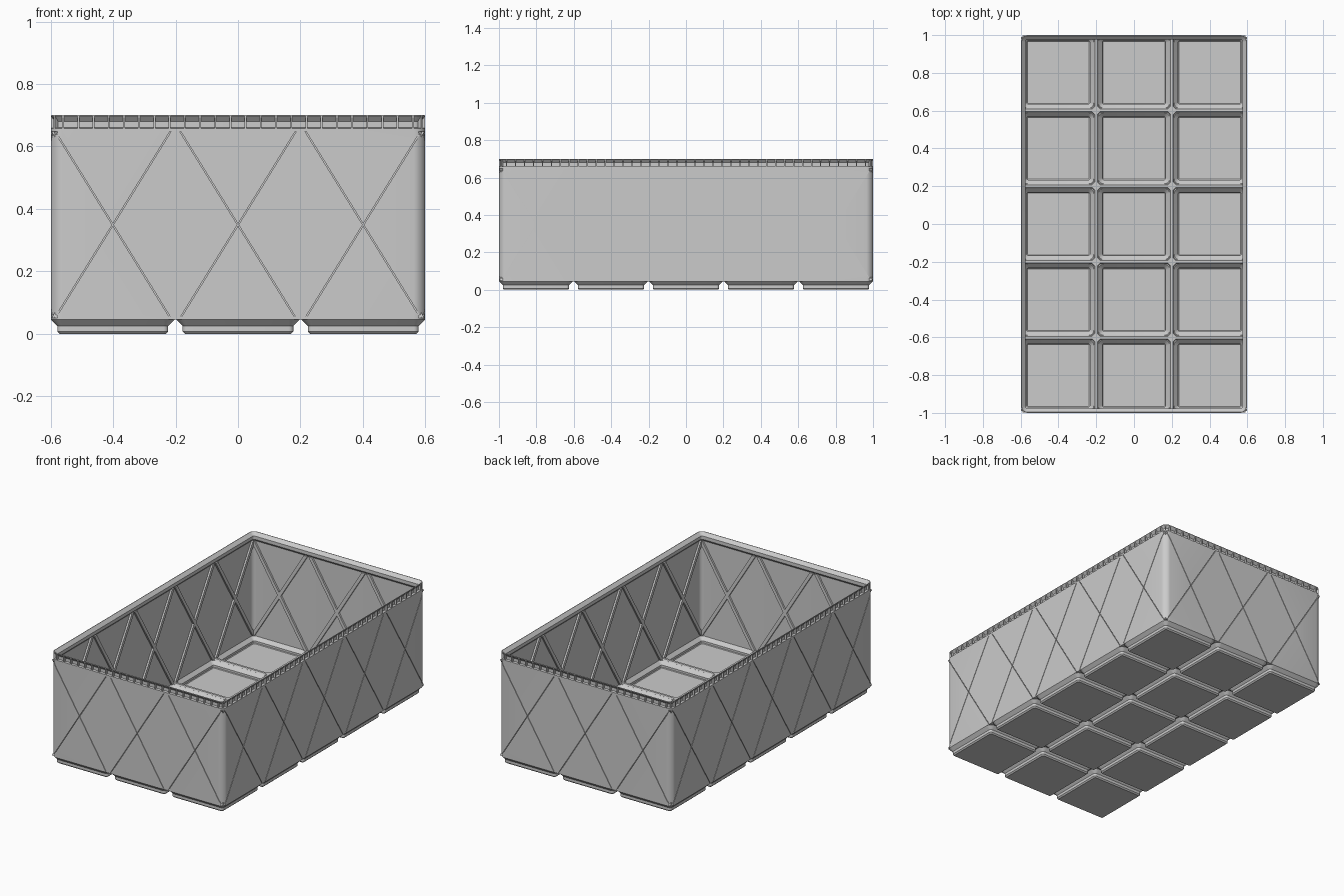
import bpy, bmesh, math
from mathutils import Vector

if "Cube" in bpy.data.objects:
    bpy.data.objects.remove(bpy.data.objects["Cube"])

PITCH, NX, NY = 0.401, 3, 5
HX, HY, R = 0.599, 1.0, 0.036

grey = bpy.data.materials.new("plain grey")
grey.diffuse_color = (0.6, 0.6, 0.6, 1)
grey.use_nodes = True
grey.node_tree.nodes["Principled BSDF"].inputs["Base Color"].default_value = grey.diffuse_color


def finish(bm, name, smooth=False):
    bmesh.ops.recalc_face_normals(bm, faces=bm.faces)
    me = bpy.data.meshes.new(name)
    bm.to_mesh(me)
    bm.free()
    me.materials.append(grey)
    ob = bpy.data.objects.new(name, me)
    bpy.context.collection.objects.link(ob)
    if smooth:
        bpy.ops.object.select_all(action='DESELECT')
        bpy.context.view_layer.objects.active = ob
        ob.select_set(True)
        bpy.ops.object.shade_smooth_by_angle(angle=math.radians(30))
    return ob


def ring(bm, hx, hy, r, z, seg=6):
    """Rounded rectangle of vertices."""
    out = []
    for k, (sx, sy) in enumerate([(1, 1), (-1, 1), (-1, -1), (1, -1)]):
        for i in range(seg + 1):
            a = math.pi / 2 * (k + i / seg)
            out.append(bm.verts.new((sx * (hx - r) + r * math.cos(a),
                                     sy * (hy - r) + r * math.sin(a), z)))
    return out


def bridge(bm, a, b):
    n = len(a)
    for i in range(n):
        j = (i + 1) % n
        bm.faces.new((a[i], a[j], b[j], b[i]))


def prism(bm, a, b):
    """Solid between two matching polygons."""
    va = [bm.verts.new(p) for p in a]
    vb = [bm.verts.new(p) for p in b]
    bridge(bm, va, vb)
    bm.faces.new(va)
    bm.faces.new(vb)


# Four sides: outward direction, distance from centre, number of cells
SIDES = [(Vector((0, -1, 0)), HY, NX), (Vector((0, 1, 0)), HY, NX),
         (Vector((1, 0, 0)), HX, NY), (Vector((-1, 0, 0)), HX, NY)]


def on_side(n, d, a, inset, z):
    t = Vector((-n.y, n.x, 0))
    return n * (d - inset) + t * a + Vector((0, 0, z))


def crosses(bm, half, inset0, inset1):
    """One X of slanted strips per cell on every side."""
    for n, d, count in SIDES:
        for i in range(count):
            c = (i - (count - 1) / 2) * PITCH
            for s in (-1, 1):
                lo, hi = c - s * 0.185, c + s * 0.185
                pts = [(lo - half, 0.05), (lo + half, 0.05),
                       (hi + half, 0.648), (hi - half, 0.648)]
                prism(bm, [on_side(n, d, a, inset0, z) for a, z in pts],
                      [on_side(n, d, a, inset1, z) for a, z in pts])


# Wall with stacking lip: closed profile of (inset, z)
profile = [(0, 0.0453), (0, 0.658), (0.014, 0.66), (0.014, 0.68), (0, 0.697),
           (0.001, 0.70), (0.004, 0.70), (0.024, 0.681), (0.024, 0.66),
           (0.010, 0.645), (0.010, 0.0453)]
bm = bmesh.new()
rings = [ring(bm, HX - i, HY - i, R - i, z) for i, z in profile]
for k in range(len(rings)):
    bridge(bm, rings[k], rings[(k + 1) % len(rings)])
wall = finish(bm, "wall")

# Fine crossing slits cut in the outside of the wall
bm = bmesh.new()
crosses(bm, 0.002, -0.01, 0.007)
cutter = finish(bm, "slit_cutter")
cutter.hide_render = True
mod = wall.modifiers.new("slits", 'BOOLEAN')
mod.operation = 'DIFFERENCE'
mod.solver = 'EXACT'
mod.use_self = True
mod.object = cutter
bpy.context.view_layer.update()
cut = bpy.data.meshes.new_from_object(
    wall.evaluated_get(bpy.context.evaluated_depsgraph_get()))
wall.modifiers.clear()
wall.data = cut
bpy.data.objects.remove(cutter)
bpy.context.view_layer.objects.active = wall
wall.select_set(True)
bpy.ops.object.shade_smooth_by_angle(angle=math.radians(30))

# Crossing ribs on the inside
bm = bmesh.new()
crosses(bm, 0.012, 0.009, 0.021)
finish(bm, "inner_ribs")

# Small webs under the lip
bm = bmesh.new()
WEB = [(0, 0.658), (0.016, 0.658), (0.016, 0.68), (0, 0.697)]


def web(n, d, a, w=0.003):
    prism(bm, [on_side(n, d, a - w, i, z) for i, z in WEB],
          [on_side(n, d, a + w, i, z) for i, z in WEB])


for n, d, count in SIDES:
    webs, reach = (24, 0.56) if count == NX else (41, 0.96)
    for i in range(webs):
        web(n, d, -reach + 2 * reach * i / (webs - 1))
for sx in (-1, 1):
    for sy in (-1, 1):
        n = Vector((sx, sy, 0)).normalized()
        corner = Vector((sx * (HX - R), sy * (HY - R), 0))
        t = Vector((-n.y, n.x, 0))
        web(n, corner.dot(n) + R, corner.dot(t))
finish(bm, "lip_webs")

# Hollow feet: (half width, corner radius, z) from outer bottom to inner floor
FOOT = [(0.170, 0.008, 0), (0.1776, 0.0155, 0.0076), (0.1776, 0.0155, 0.025),
        (0.198, 0.036, 0.0453), (0.188, 0.026, 0.0475), (0.1676, 0.010, 0.027),
        (0.1676, 0.010, 0.014), (0.164, 0.007, 0.010)]
bm = bmesh.new()
rings = [ring(bm, h, h, r, z) for h, r, z in FOOT]
for a, b in zip(rings, rings[1:]):
    bridge(bm, a, b)
bm.faces.new(rings[0])
bm.faces.new(rings[-1])
foot = finish(bm, "foot", smooth=True)
for i in range(NX):
    for j in range(NY):
        ob = foot if i == j == 0 else foot.copy()
        if ob is not foot:
            bpy.context.collection.objects.link(ob)
        ob.location = ((i - 1) * PITCH, (j - 2) * PITCH, 0)

# Floor ridges between the feet, with fillers at the crossings
bm = bmesh.new()
SECTION = [(-0.013, 0.0453), (0.013, 0.0453), (0.007, 0.055), (-0.007, 0.055)]
xs = [(i - NX / 2) * PITCH for i in range(NX + 1)]
ys = [(j - NY / 2) * PITCH for j in range(NY + 1)]
for x in xs[1:-1]:
    prism(bm, *[[(x + o, s * 0.992, z) for o, z in SECTION] for s in (-1, 1)])
for y in ys[1:-1]:
    prism(bm, *[[(s * 0.592, y + o, z) for o, z in SECTION] for s in (-1, 1)])
for i, x in enumerate(xs):
    for j, y in enumerate(ys):
        if i in (0, NX) and j in (0, NY):
            continue
        loops = []
        for r, z in ((0.035, 0.0453), (0.028, 0.055)):
            loops.append([(max(-0.595, min(0.595, x + dx * r)),
                           max(-0.996, min(0.996, y + dy * r)), z)
                          for dx, dy in ((1, 0), (0, 1), (-1, 0), (0, -1))])
        prism(bm, *loops)
finish(bm, "floor_ridges")
